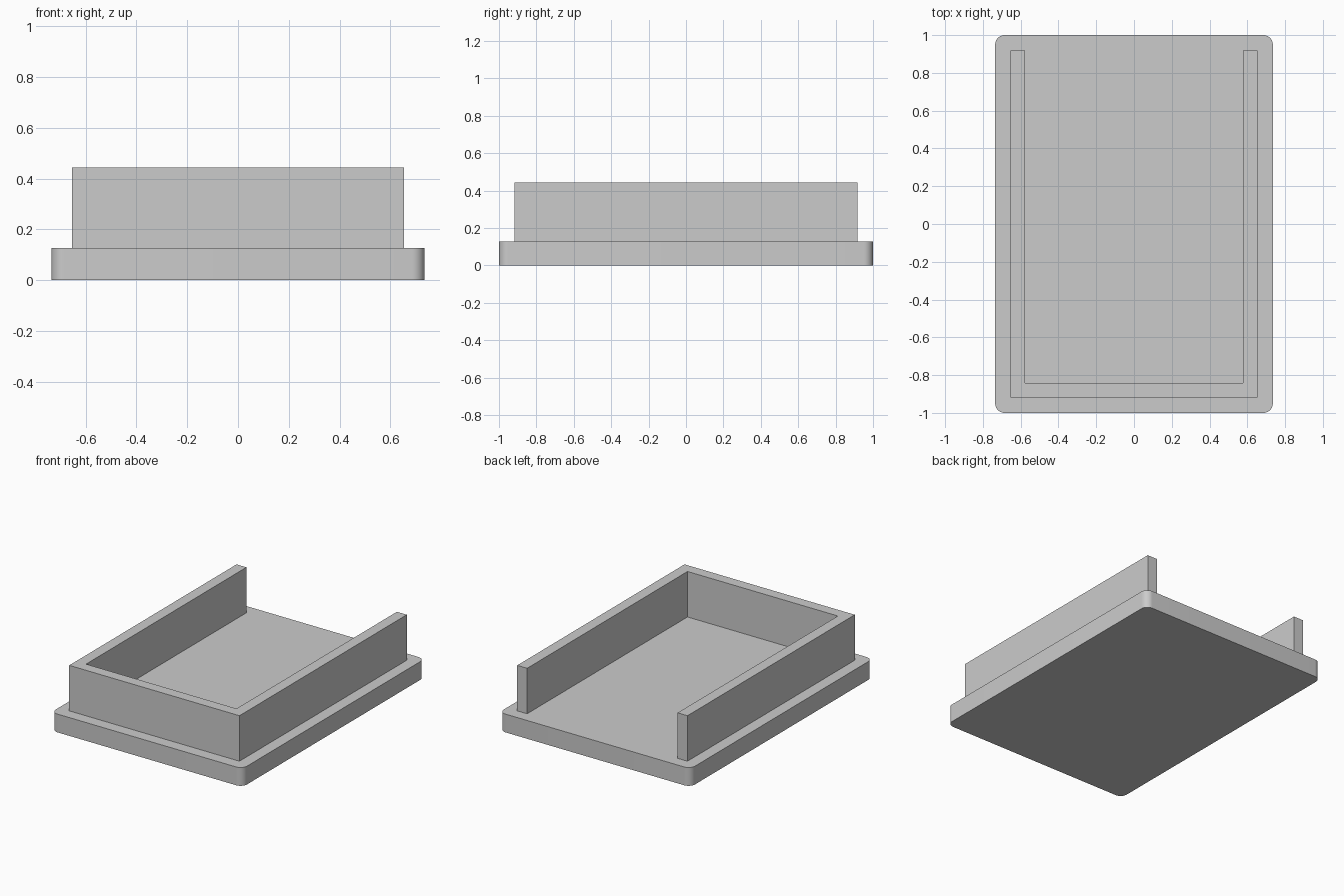
import bpy
import bmesh
from math import radians

cube = bpy.data.objects.get("Cube")
if cube:
    bpy.data.objects.remove(cube, do_unlink=True)

# Single plain grey material
grey = bpy.data.materials.new("light grey")
grey.use_nodes = True
colour = (0.6, 0.6, 0.6, 1)
grey.diffuse_color = colour
grey.node_tree.nodes["Principled BSDF"].inputs["Base Color"].default_value = colour

BASE_X, BASE_Y, BASE_TOP = 0.735, 1.0, 0.127
WALL_X, WALL_Y, WALL_TOP = 0.654, 0.918, 0.443
THICK = 0.076
CORNER = 0.05


def prism(name, outline, z0, z1, radius=0):
    """Extrude a counter-clockwise outline, optionally rounding its upright edges."""
    bm = bmesh.new()
    face = bm.faces.new([bm.verts.new((x, y, z0)) for x, y in outline])
    top = bmesh.ops.extrude_face_region(bm, geom=[face], use_keep_orig=True)["geom"]
    for v in top:
        if isinstance(v, bmesh.types.BMVert):
            v.co.z = z1
    if radius:
        upright = [e for e in bm.edges
                   if abs(e.verts[0].co.z - e.verts[1].co.z) > 0.01]
        bmesh.ops.bevel(bm, geom=upright, offset=radius, segments=10,
                        profile=0.5, affect='EDGES')
    bmesh.ops.recalc_face_normals(bm, faces=bm.faces)
    mesh = bpy.data.meshes.new(name)
    bm.to_mesh(mesh)
    bm.free()
    mesh.materials.append(grey)
    obj = bpy.data.objects.new(name, mesh)
    bpy.context.collection.objects.link(obj)
    return obj


# Rounded base plate
base = prism("base_plate",
             [(-BASE_X, -BASE_Y), (BASE_X, -BASE_Y), (BASE_X, BASE_Y), (-BASE_X, BASE_Y)],
             0, BASE_TOP, CORNER)
bpy.context.view_layer.objects.active = base
base.select_set(True)
bpy.ops.object.shade_smooth_by_angle(angle=radians(30))

# U-shaped wall, open at the back
inner_x, inner_y = WALL_X - THICK, -WALL_Y + THICK
right_half = [(-inner_x, inner_y), (-inner_x, WALL_Y), (-WALL_X, WALL_Y), (-WALL_X, -WALL_Y)]
left_half = [(-x, y) for x, y in reversed(right_half)]
prism("surround_wall", right_half + left_half, BASE_TOP, WALL_TOP)
